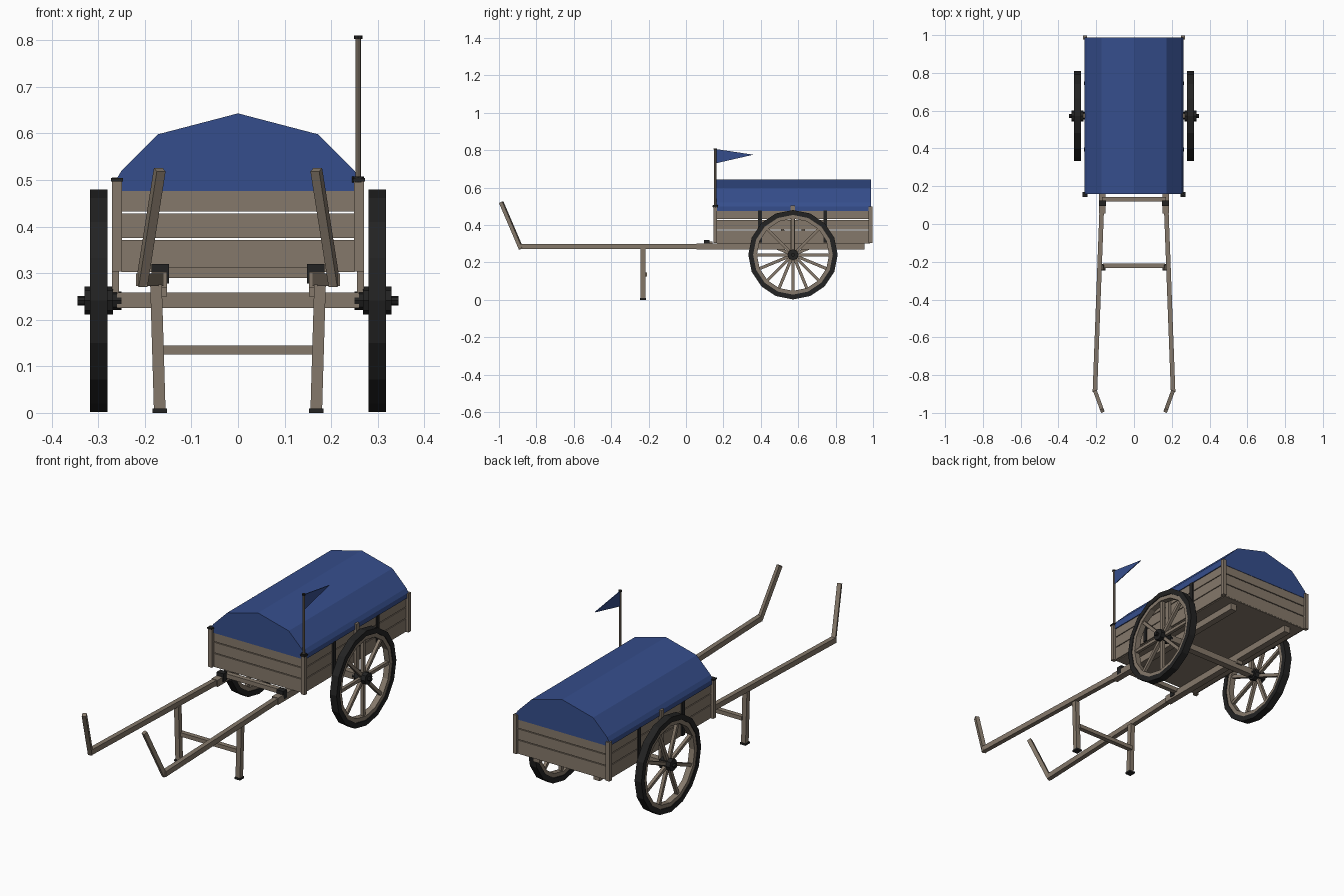
import bpy, bmesh, math
from mathutils import Vector, Matrix

if "Cube" in bpy.data.objects:
    bpy.data.objects.remove(bpy.data.objects["Cube"])


def mat(name, col):
    m = bpy.data.materials.new(name)
    m.diffuse_color = (*col, 1)
    m.use_nodes = True
    m.node_tree.nodes["Principled BSDF"].inputs["Base Color"].default_value = m.diffuse_color
    return m


WOOD = mat("weathered_wood", (0.235, 0.19, 0.145))
BLUE = mat("blue_canvas", (0.036, 0.076, 0.262))
IRON = mat("black_iron", (0.016, 0.016, 0.016))


def finish(name, bm, m):
    bmesh.ops.recalc_face_normals(bm, faces=bm.faces)
    me = bpy.data.meshes.new(name)
    bm.to_mesh(me)
    bm.free()
    me.materials.append(m)
    ob = bpy.data.objects.new(name, me)
    bpy.context.collection.objects.link(ob)
    return ob


def box(name, x, y, z, m=WOOD):
    """Box from (min, max) pairs."""
    bm = bmesh.new()
    bmesh.ops.create_cube(bm, size=1)
    for v in bm.verts:
        v.co = [(a + b) / 2 + c * (b - a) for (a, b), c in zip((x, y, z), v.co)]
    return finish(name, bm, m)


def bar(name, p, q, w, h, m=WOOD):
    """Rectangular bar from p to q; w is across, h is the other thickness."""
    p, q = Vector(p), Vector(q)
    d = (q - p).normalized()
    ref = Vector((0, 0, 1)) if abs(d.z) < 0.95 else Vector((0, 1, 0))
    s = d.cross(ref).normalized()
    u = s.cross(d)
    rot = Matrix((s, u, d)).transposed().to_4x4()
    bm = bmesh.new()
    bmesh.ops.create_cube(bm, size=1)
    bm.transform(Matrix.Translation((p + q) / 2) @ rot
                 @ Matrix.Diagonal((w, h, (q - p).length, 1)))
    return finish(name, bm, m)


def rod(name, p, q, r, m, n=8):
    p, q = Vector(p), Vector(q)
    bm = bmesh.new()
    bmesh.ops.create_cone(bm, cap_ends=True, segments=n, radius1=r, radius2=r,
                          depth=(q - p).length)
    bm.transform(Matrix.Translation((p + q) / 2)
                 @ (q - p).to_track_quat('Z', 'Y').to_matrix().to_4x4())
    return finish(name, bm, m)


def prism(name, pts, y0, y1, m):
    """Extrude an xz outline along y."""
    bm = bmesh.new()
    f = bm.faces.new([bm.verts.new((x, y0, z)) for x, z in pts])
    new = bmesh.ops.extrude_face_region(bm, geom=[f])["geom"]
    for v in new:
        if isinstance(v, bmesh.types.BMVert):
            v.co.y = y1
    return finish(name, bm, m)


WY, WZ = 0.572, 0.241  # wheel centre


def ring(name, x0, x1, ro, ri, m, n=16):
    """Square-section polygonal ring around the axle line."""
    bm = bmesh.new()
    section = [(x0, ro), (x1, ro), (x1, ri), (x0, ri)]
    loops = []
    for i in range(n):
        a = 2 * math.pi * i / n
        loops.append([bm.verts.new((x, WY + r * math.sin(a), WZ + r * math.cos(a)))
                      for x, r in section])
    for i in range(n):
        a, b = loops[i], loops[(i + 1) % n]
        for j in range(4):
            k = (j + 1) % 4
            bm.faces.new((a[j], a[k], b[k], b[j]))
    return finish(name, bm, m)


# Cart bed
box("floor", (-0.25, 0.25), (0.165, 0.985), (0.302, 0.316))
for i, (z0, z1) in enumerate([(0.306, 0.371), (0.375, 0.428), (0.432, 0.488)]):
    for y0 in (0.162, 0.97):
        box(f"end_plank_{i}", (-0.25, 0.25), (y0, y0 + 0.016), (z0, z1))
    for s in (-1, 1):
        box(f"side_plank_{i}", sorted((s * 0.241, s * 0.257)), (0.165, 0.985), (z0, z1))

# Canvas cover with faceted arch
half = [(0.262, 0.476), (0.262, 0.5), (0.25, 0.52), (0.172, 0.598)]
prism("canvas_cover", half + [(0, 0.643)] + [(-x, z) for x, z in reversed(half)],
      0.16, 0.988, BLUE)

# Axle and crossbars
box("axle", (-0.26, 0.26), (WY - 0.017, WY + 0.017), (0.225, 0.258))
box("front_crossbar", (-0.17, 0.17), (0.118, 0.142), (0.29, 0.312))
box("leg_crossbar", (-0.165, 0.165), (-0.232, -0.208), (0.125, 0.145))

for s in (-1, 1):
    def sx(a, b):
        return sorted((s * a, s * b))

    # Corner posts with iron caps, side stakes and straps
    for y0 in (0.147, 0.977):
        box("corner_post", sx(0.249, 0.27), (y0, y0 + 0.02), (0.304, 0.5))
    box("post_cap", sx(0.247, 0.273), (0.143, 0.17), (0.497, 0.504), IRON)
    box("side_stake", sx(0.256, 0.27), (0.56, 0.584), (0.258, 0.505))
    for y in (0.395, 0.745):
        box("side_strap", sx(0.25, 0.264), (y - 0.01, y + 0.01), (0.306, 0.478), IRON)

    # Chassis beam, pulling shaft and upturned handle
    box("chassis_beam", sx(0.152, 0.186), (0.055, 0.955), (0.268, 0.302))
    box("axle_block", sx(0.152, 0.186), (WY - 0.025, WY + 0.025), (0.25, 0.27))
    bar("shaft", (s * 0.169, 0.13, 0.286), (s * 0.207, -0.89, 0.286), 0.024, 0.027)
    bar("handle", (s * 0.207, -0.882, 0.274), (s * 0.168, -0.988, 0.522), 0.02, 0.02)
    box("shaft_bracket", sx(0.148, 0.186), (0.095, 0.125), (0.278, 0.32), IRON)

    # Prop leg with iron foot
    bar("prop_leg", (s * 0.176, -0.23, 0.275), (s * 0.168, -0.23, 0.005), 0.025, 0.025)
    box("leg_foot", sx(0.152, 0.184), (-0.247, -0.213), (0, 0.009), IRON)

    # Wheel: tyre, rim, spokes and hub
    ring("tyre", s * 0.28, s * 0.318, 0.239, 0.213, IRON)
    ring("wheel_rim", s * 0.284, s * 0.314, 0.214, 0.193, WOOD)
    for i in range(8):
        a = math.pi * (i + (0.5 if s < 0 else 0)) / 4
        d = Vector((0, math.sin(a), math.cos(a)))
        c = Vector((s * 0.299, WY, WZ))
        bar("spoke", c + d * 0.02, c + d * 0.2, 0.016, 0.016)
    for x0, x1, r in ((0.25, 0.27, 0.02), (0.268, 0.33, 0.03), (0.325, 0.345, 0.01)):
        rod("hub", (s * x0, WY, WZ), (s * x1, WY, WZ), r, IRON)

# Flag on a corner pole
PX, PY = 0.258, 0.157
rod("flag_pole", (PX, PY, 0.5), (PX, PY, 0.808), 0.006, WOOD)
rod("pole_cap", (PX, PY, 0.803), (PX, PY, 0.81), 0.009, IRON)
rod("pole_base", (PX, PY, 0.495), (PX, PY, 0.508), 0.013, IRON)
bm = bmesh.new()
tri = [(0.16, 0.806), (0.36, 0.776), (0.16, 0.73)]
a = [bm.verts.new((PX - 0.002, y, z)) for y, z in tri]
b = [bm.verts.new((PX + 0.002, y, z)) for y, z in tri]
bm.faces.new(a)
bm.faces.new(b)
for i in range(3):
    bm.faces.new((a[i], a[(i + 1) % 3], b[(i + 1) % 3], b[i]))
finish("pennant", bm, BLUE)
